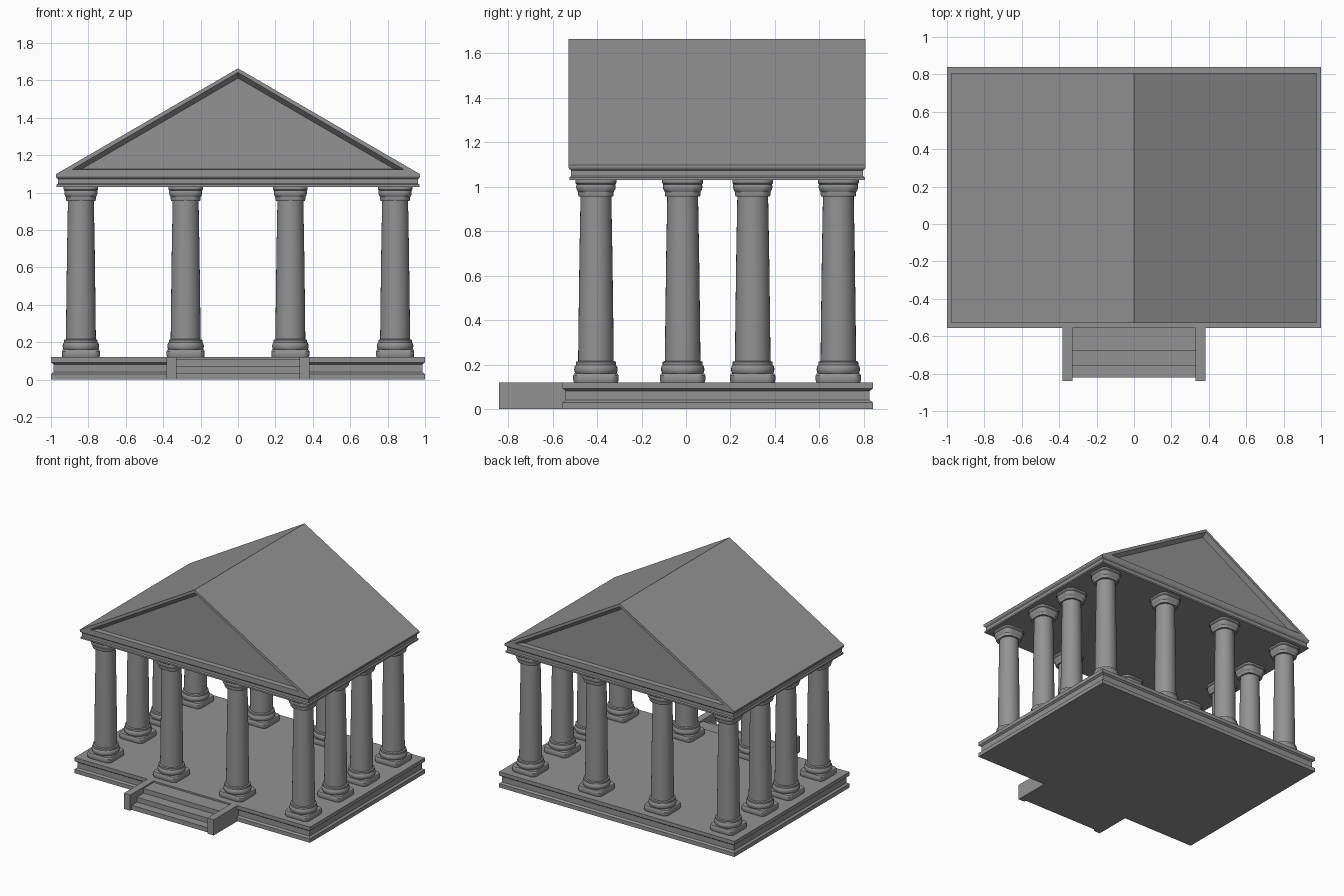
import bpy, bmesh, math

if "Cube" in bpy.data.objects:
    bpy.data.objects.remove(bpy.data.objects["Cube"])

Y0, Y1 = -0.555, 0.84          # podium depth
YC = (Y0 + Y1) / 2

# Dark grey stone
stone = bpy.data.materials.new("dark_stone")
stone.diffuse_color = (0.29, 0.29, 0.29, 1)
stone.use_nodes = True
stone.node_tree.nodes["Principled BSDF"].inputs["Base Color"].default_value = stone.diffuse_color


def loft(name, loops, smooth=False):
    """Skin a chain of equal-length point loops and cap both ends."""
    bm = bmesh.new()
    rings = [[bm.verts.new(p) for p in lp] for lp in loops]
    n = len(rings[0])
    for a, b in zip(rings, rings[1:]):
        for i in range(n):
            j = (i + 1) % n
            bm.faces.new((a[i], a[j], b[j], b[i]))
    bm.faces.new(rings[0][::-1])
    bm.faces.new(rings[-1])
    bmesh.ops.recalc_face_normals(bm, faces=bm.faces)
    mesh = bpy.data.meshes.new(name)
    bm.to_mesh(mesh)
    bm.free()
    mesh.materials.append(stone)
    ob = bpy.data.objects.new(name, mesh)
    bpy.context.collection.objects.link(ob)
    if smooth:
        bpy.ops.object.select_all(action='DESELECT')
        ob.select_set(True)
        bpy.context.view_layer.objects.active = ob
        bpy.ops.object.shade_smooth_by_angle(angle=math.radians(30))
    return ob


def rect(hx, hy, cy, z):
    return [(-hx, cy - hy, z), (hx, cy - hy, z), (hx, cy + hy, z), (-hx, cy + hy, z)]


def moulded_slab(name, hx, hy, cy, profile):
    """Rectangular slab whose edge follows (inset, z) points."""
    return loft(name, [rect(hx - i, hy - i, cy, z) for i, z in profile])


def box(name, x0, x1, y0, y1, z0, z1):
    return loft(name, [[(x0, y0, z), (x1, y0, z), (x1, y1, z), (x0, y1, z)] for z in (z0, z1)])


def rounded_square(half, r, z, seg=8):
    pts = []
    for q in range(4):
        mid = math.pi / 4 + q * math.pi / 2
        cx = math.copysign(half - r, math.cos(mid))
        cy = math.copysign(half - r, math.sin(mid))
        for k in range(seg):
            a = (q + k / (seg - 1)) * math.pi / 2 if r < half else (q + k / seg) * math.pi / 2
            pts.append((cx + r * math.cos(a), cy + r * math.sin(a), z))
    return pts


def circle(r, z):
    return rounded_square(r, r, z)


# Podium with a recessed band
moulded_slab("podium", 1.0, (Y1 - Y0) / 2, YC,
             [(0, 0), (0, 0.03), (0.014, 0.04), (0.014, 0.082), (0, 0.092), (0, 0.12)])

# Front steps and their side walls
for i, (y, z) in enumerate([(-0.822, 0.035), (-0.757, 0.072), (-0.676, 0.108)]):
    box(f"step_{i + 1}", -0.33, 0.33, y, Y0 + 0.02, 0, z)
for side, s in (("left", -1), ("right", 1)):
    x_edges = sorted((s * 0.328, s * 0.382))
    box(f"stair_wall_{side}", *x_edges, -0.84, Y0 + 0.02, 0, 0.12)

# Column parts: plinth, turned shaft, capital block
plinth = loft("column_plinth",
              [rounded_square(h, 0.035, z) for h, z in
               [(0.099, 0.12), (0.102, 0.13), (0.102, 0.15), (0.097, 0.16)]], True)
shaft = loft("column_shaft",
             [circle(r, z) for r, z in
              [(0.088, 0.155), (0.095, 0.165), (0.098, 0.178), (0.095, 0.192), (0.09, 0.198),
               (0.09, 0.212), (0.08, 0.216), (0.078, 0.4), (0.074, 0.7), (0.069, 0.97)]], True)
capital = loft("column_capital",
               [rounded_square(h, 0.05, z) for h, z in
                [(0.077, 0.955), (0.08, 0.964), (0.08, 0.976), (0.087, 0.988), (0.089, 1.0),
                 (0.087, 1.01), (0.092, 1.016), (0.092, 1.032)]], True)

# Repeat the column around the perimeter
xs, ys = (-0.84, -0.28, 0.28, 0.84), (-0.405, -0.015, 0.3, 0.685)
spots = [(x, y) for x in xs for y in ys if abs(x) > 0.5 or y in (ys[0], ys[-1])]
for k, (x, y) in enumerate(spots):
    for part in (plinth, shaft, capital):
        ob = part if k == 0 else part.copy()
        if k:
            bpy.context.collection.objects.link(ob)
        ob.location = (x, y, 0)

# Entablature under the roof
R0, R1 = -0.528, 0.808
moulded_slab("entablature", 0.974, (R1 - R0) / 2, (R0 + R1) / 2,
             [(0.004, 1.03), (0.004, 1.042), (0.012, 1.048), (0.012, 1.072),
              (0.003, 1.08), (0, 1.085), (0, 1.097)])


# Gabled roof with recessed pediments front and back
def tri(hx, zb, zt, y):
    return [(-hx, y, zb), (hx, y, zb), (0, y, zt)]


outer, opening, inner = (0.976, 1.097, 1.664), (0.888, 1.123, 1.642), (0.835, 1.126, 1.612)
D = 0.035
loft("roof", [tri(*inner, R0 + D), tri(*opening, R0), tri(*outer, R0),
              tri(*outer, R1), tri(*opening, R1), tri(*inner, R1 - D)])
